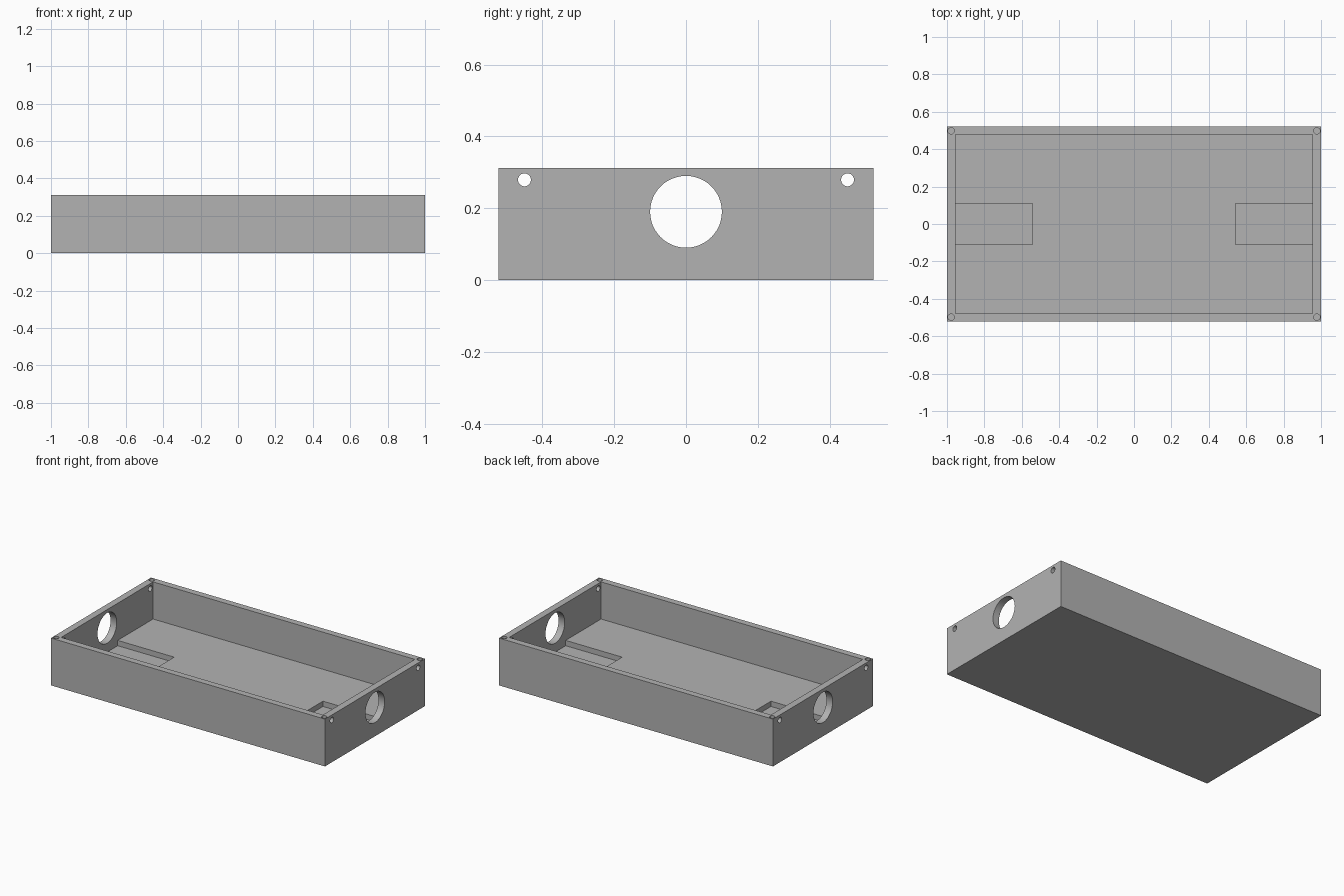
import bpy
import math

if "Cube" in bpy.data.objects:
    bpy.data.objects.remove(bpy.data.objects["Cube"], do_unlink=True)

# Outer half sizes, inner half sizes and heights
OUT_X, OUT_Y, HEIGHT = 1.0, 0.522, 0.312
IN_X, IN_Y = 0.955, 0.479
FLOOR, SLOT_FLOOR = 0.067, 0.032

grey = bpy.data.materials.new("plain grey")
grey.use_nodes = True
colour = (0.45, 0.45, 0.45, 1)
grey.diffuse_color = colour
grey.node_tree.nodes["Principled BSDF"].inputs["Base Color"].default_value = colour


def box(name, low, high):
    """Box between two opposite corners."""
    bpy.ops.mesh.primitive_cube_add(size=1)
    obj = bpy.context.object
    obj.name = name
    for v in obj.data.vertices:
        v.co = [high[i] if v.co[i] > 0 else low[i] for i in range(3)]
    return obj


def cylinder(name, radius, length, centre, rotation=(0, 0, 0)):
    bpy.ops.mesh.primitive_cylinder_add(vertices=48, radius=radius, depth=length,
                                        location=centre, rotation=rotation)
    bpy.context.object.name = name
    return bpy.context.object


def cut(target, cutter):
    """Subtract the cutter from the target and discard it."""
    cutter.hide_render = True
    mod = target.modifiers.new("cut", "BOOLEAN")
    mod.operation = "DIFFERENCE"
    mod.solver = "EXACT"
    mod.object = cutter
    bpy.context.view_layer.objects.active = target
    bpy.ops.object.modifier_apply(modifier=mod.name)
    bpy.data.objects.remove(cutter, do_unlink=True)


# Open tray
tray = box("enclosure_tray", (-OUT_X, -OUT_Y, 0), (OUT_X, OUT_Y, HEIGHT))
cut(tray, box("cavity", (-IN_X, -IN_Y, FLOOR), (IN_X, IN_Y, HEIGHT + 0.2)))

# Shallow floor recesses against both end walls
for x0, x1 in ((-IN_X, -0.543), (0.543, IN_X)):
    cut(tray, box("recess", (x0, -0.11, SLOT_FLOOR), (x1, 0.11, FLOOR + 0.1)))

# Large port and two small holes through both end walls
along_x = (0, math.pi / 2, 0)
for y, z, radius in ((0, 0.19, 0.1), (-0.45, 0.279, 0.018), (0.45, 0.279, 0.018)):
    cut(tray, cylinder("end_hole", radius, 2.4, (0, y, z), along_x))

# Blind screw holes in the four rim corners
for sx in (-1, 1):
    for sy in (-1, 1):
        cut(tray, cylinder("screw_hole", 0.017, 0.2,
                           (sx * 0.978, sy * 0.498, HEIGHT)))

tray.data.materials.clear()
tray.data.materials.append(grey)
for face in tray.data.polygons:
    face.material_index = 0

# Smooth bores with sharp edges
bpy.ops.object.select_all(action="DESELECT")
tray.select_set(True)
bpy.context.view_layer.objects.active = tray
bpy.ops.object.shade_smooth_by_angle(angle=math.radians(30))
